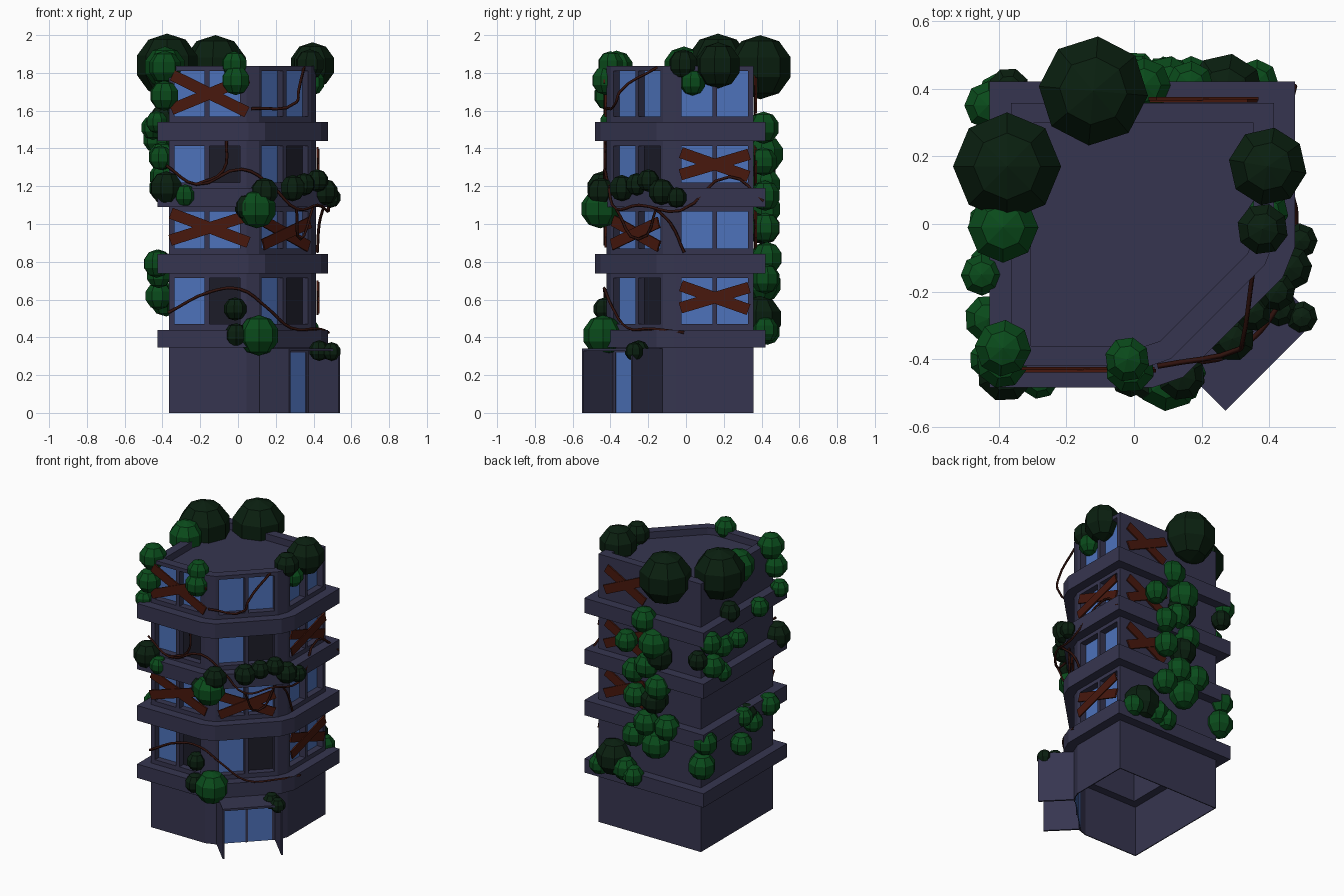
import bpy, bmesh
from mathutils import Vector, Matrix

if "Cube" in bpy.data.objects:
    bpy.data.objects.remove(bpy.data.objects["Cube"])


def mat(name, c):
    m = bpy.data.materials.new(name)
    m.diffuse_color = (*c, 1)
    m.use_nodes = True
    m.node_tree.nodes["Principled BSDF"].inputs["Base Color"].default_value = m.diffuse_color
    return m


CONCRETE = mat("concrete", (0.037, 0.036, 0.08))
SHADE = mat("dark_panel", (0.012, 0.012, 0.022))
GLASS = mat("glass", (0.075, 0.17, 0.5))
WOOD = mat("wood", (0.065, 0.009, 0.004))
VINE = mat("vine", (0.03, 0.006, 0.004))
LEAF = mat("leaf", (0.003, 0.07, 0.011))
DARK_LEAF = mat("dark_leaf", (0.003, 0.014, 0.005))


def finish(name, bm, material):
    bmesh.ops.recalc_face_normals(bm, faces=bm.faces)
    me = bpy.data.meshes.new(name)
    bm.to_mesh(me)
    bm.free()
    me.materials.append(material)
    ob = bpy.data.objects.new(name, me)
    bpy.context.collection.objects.link(ob)
    return ob


def offset(poly, d):
    # mitred outward offset of a counter-clockwise outline
    out = []
    for i, p in enumerate(poly):
        a, b, c = Vector(poly[i - 1]), Vector(p), Vector(poly[(i + 1) % len(poly)])
        e, f = (b - a).normalized(), (c - b).normalized()
        n, m = Vector((e.y, -e.x)), Vector((f.y, -f.x))
        out.append(b + (n + m) * d / (1 + n.dot(m)))
    return out


def ring(bm, outer, inner, z0, z1):
    loops = [[bm.verts.new((p[0], p[1], z)) for p in poly]
             for poly, z in ((outer, z0), (outer, z1), (inner, z1), (inner, z0))]
    n = len(outer)
    for k in range(4):
        a, b = loops[k], loops[(k + 1) % 4]
        for i in range(n):
            j = (i + 1) % n
            bm.faces.new((a[i], a[j], b[j], b[i]))


# wall frames: origin, direction along the wall, outward normal
def frame(o, u, n):
    u, n = Vector((*u, 0)).normalized(), Vector((*n, 0)).normalized()
    m = Matrix((u, n, (0, 0, 1))).transposed().to_4x4()
    m.translation = (*o, 0)
    return m


FRONT = frame((0, -0.42), (1, 0), (0, -1))
RIGHT = frame((0.413, 0), (0, 1), (1, 0))
CORNER = frame((0.248, -0.26), (1, 1), (1, -1))
BACK = frame((0, 0.357), (-1, 0), (0, 1))


def box(bm, fr, u, d, z, angle=0):
    c = Vector(((u[0] + u[1]) / 2, (d[0] + d[1]) / 2, (z[0] + z[1]) / 2))
    s = Matrix.Diagonal((u[1] - u[0], d[1] - d[0], z[1] - z[0], 1))
    bmesh.ops.create_cube(bm, size=1, matrix=fr @ Matrix.Translation(c)
                          @ Matrix.Rotation(angle, 4, 'Y') @ s)


PLAN = [(-0.364, -0.42), (0.045, -0.42), (0.11, -0.398), (0.386, -0.122),
        (0.413, -0.055), (0.413, 0.358), (-0.364, 0.358)]
LEVELS = [(0.345, 0.44), (0.738, 0.841), (1.09, 1.19), (1.439, 1.54)]
TOPS = [0.738, 1.09, 1.439, 1.836]
inner = offset(PLAN, -0.06)

# walls, cut by window and door openings
walls = bmesh.new()
ring(walls, PLAN, inner, 0.345, 1.836)
upper = finish("upper_walls", walls, CONCRETE)
walls = bmesh.new()
ring(walls, PLAN, offset(PLAN, -0.006), 0, 0.345)
ground = finish("ground_walls", walls, CONCRETE)

holes, glass, blank = bmesh.new(), bmesh.new(), bmesh.new()
WINDOWS = [(FRONT, ((-0.335, -0.177), (-0.15, 0.01))),
           (CORNER, ((-0.175, -0.012), (0.012, 0.175))),
           (RIGHT, ((-0.025, 0.14), (0.163, 0.328)))]
for level, ((_, z0), z1) in enumerate(zip(LEVELS, TOPS)):
    for fr, spans in WINDOWS:
        for i, u in enumerate(spans):
            z = (z0 + 0.03, z1 - 0.025)
            # keep cutters below the roof deck so the parapet stays whole inside
            box(holes, fr, u, (-0.052, 0.04), z)
            dark = i == 1 and fr is not RIGHT and level in (0, 2)
            box(blank if dark else glass, fr, u, (-0.05, -0.044), z)
door = bmesh.new()
box(door, CORNER, (-0.16, 0.16), (-0.05, 0.05), (-0.05, 0.32))
for wall, bm in ((upper, holes), (ground, door)):
    cutter = finish("opening_cutter", bm, CONCRETE)
    cutter.hide_render = True
    mod = wall.modifiers.new("openings", 'BOOLEAN')
    mod.object, mod.operation, mod.solver = cutter, 'DIFFERENCE', 'EXACT'
    bpy.context.view_layer.objects.active = wall
    bpy.ops.object.modifier_apply(modifier="openings")
    bpy.data.objects.remove(cutter)

# door glass
for u in ((-0.16, -0.006), (0.006, 0.16)):
    box(glass, CORNER, u, (-0.01, -0.004), (0, 0.32))
finish("window_glass", glass, GLASS)
finish("dark_windows", blank, SHADE)

# ledges around every storey
bm = bmesh.new()
for z0, z1 in LEVELS:
    ring(bm, offset(PLAN, 0.063), offset(PLAN, -0.01), z0, z1)
finish("ledges", bm, CONCRETE)

# roof deck behind the parapet
bm = bmesh.new()
bm.faces.new([bm.verts.new((p.x, p.y, 1.79)) for p in inner])
finish("roof_deck", bm, CONCRETE)

# entrance porch
bm = bmesh.new()
for s in (-0.184, 0.184):
    box(bm, CORNER, (s - 0.006, s + 0.006), (-0.01, 0.222), (0, 0.33))
box(bm, CORNER, (-0.19, 0.19), (-0.01, 0.222), (0.328, 0.342))
box(bm, CORNER, (-0.007, 0.007), (-0.012, 0.002), (0, 0.325))
finish("entrance_porch", bm, CONCRETE)

# crossed boards: frame, centre, height, half length, tilt
bm = bmesh.new()
BOARDS = [(FRONT, -0.15, 1.69, 0.22, 0.46), (FRONT, -0.15, 0.98, 0.22, 0.36),
          (CORNER, 0.0, 0.95, 0.185, 0.38), (RIGHT, 0.152, 1.315, 0.19, 0.34),
          (RIGHT, 0.152, 0.61, 0.19, 0.34)] + \
         [(BACK, -0.205, z, 0.165, 0.5) for z in (0.97, 1.31, 1.68)]
for fr, u, z, h, tilt in BOARDS:
    for k, a in enumerate((tilt, -tilt * 0.85)):
        d = 0.002 + 0.006 * k
        box(bm, fr, (u - h, u + h), (d, d + 0.01), (z - 0.03, z + 0.03), a)
finish("crossed_boards", bm, WOOD)


# creeping vines
def vine(name, pts):
    cu = bpy.data.curves.new(name, 'CURVE')
    cu.dimensions, cu.bevel_depth, cu.bevel_resolution, cu.resolution_u = '3D', 0.008, 0, 4
    sp = cu.splines.new('BEZIER')
    sp.bezier_points.add(len(pts) - 1)
    for b, p in zip(sp.bezier_points, pts):
        b.co = p
        b.handle_left_type = b.handle_right_type = 'AUTO'
    cu.materials.append(VINE)
    bpy.context.collection.objects.link(bpy.data.objects.new(name, cu))


vine("low_vine", [(-0.37, -0.43, 0.53), (-0.15, -0.43, 0.64), (0.01, -0.43, 0.655),
                  (0.15, -0.39, 0.56), (0.28, -0.31, 0.45), (0.42, -0.18, 0.445), (0.48, -0.01, 0.425)])
vine("middle_vine", [(-0.38, -0.43, 1.31), (-0.22, -0.43, 1.21), (0.02, -0.43, 1.29),
                     (0.18, -0.41, 1.2), (0.31, -0.37, 1.08), (0.42, -0.25, 1.1),
                     (0.48, -0.03, 1.07), (0.44, 0.23, 1.25), (0.475, 0.41, 1.12)])
vine("branch_vine", [(-0.22, -0.43, 1.21), (-0.08, -0.43, 1.28), (-0.06, -0.43, 1.45)])
vine("drop_vine", [(0.45, -0.16, 1.08), (0.43, -0.08, 1.0), (0.42, -0.01, 0.85)])
vine("loop_vine", [(0.31, -0.37, 1.08), (0.33, -0.25, 0.92), (0.4, -0.15, 1.1)])
vine("top_vine", [(0.07, -0.42, 1.61), (0.31, -0.37, 1.645), (0.32, -0.35, 1.7), (0.35, -0.15, 1.83)])

# foliage clumps: x, y, z, radius
TOP_DARK = [(-0.375, 0.17, 1.84, 0.168), (-0.12, 0.393, 1.83, 0.17),
            (0.395, 0.17, 1.84, 0.122), (0.38, -0.015, 1.845, 0.08)]
TOP_GREEN = [(-0.387, -0.01, 1.83, 0.11), (-0.387, -0.367, 1.83, 0.088),
             (0.39, 0.035, 1.75, 0.07), (-0.02, -0.4, 1.845, 0.07), (-0.012, -0.425, 1.76, 0.078)]
FRONT_DARK = [(-0.01, -0.45, 0.41, 0.065), (-0.015, -0.43, 0.55, 0.062), (0.05, -0.46, 1.09, 0.07),
              (0.14, -0.45, 1.17, 0.075), (-0.38, -0.44, 1.19, 0.09), (0.29, -0.34, 1.19, 0.07),
              (0.35, -0.26, 1.21, 0.06), (0.42, -0.2, 1.23, 0.06), (0.46, -0.13, 1.17, 0.07),
              (0.49, -0.05, 1.14, 0.055), (0.43, -0.25, 0.33, 0.055), (0.495, -0.275, 0.325, 0.05)]
FRONT_GREEN = [(0.11, -0.44, 0.41, 0.108), (0.1, -0.455, 1.08, 0.103), (-0.28, -0.46, 1.15, 0.06),
               (-0.39, -0.41, 1.68, 0.08), (-0.43, -0.4, 1.54, 0.06)]
SIDE_GREEN = [(-0.43, 0.35, 1.45, 0.075), (-0.4, 0.18, 1.36, 0.075), (-0.41, 0.02, 1.35, 0.065),
              (-0.41, 0.2, 1.19, 0.065), (-0.43, -0.28, 0.79, 0.075), (-0.42, -0.12, 0.73, 0.07),
              (-0.42, 0.0, 0.62, 0.075), (-0.4, 0.36, 0.76, 0.08), (-0.38, 0.37, 0.6, 0.09),
              (-0.45, -0.15, 1.51, 0.065), (-0.39, 0.27, 1.25, 0.08), (-0.42, -0.02, 0.8, 0.065)]
BACK_GREEN = [(0.03, 0.41, 1.51, 0.085), (0.165, 0.41, 1.33, 0.075), (0.1, 0.42, 1.15, 0.08),
              (-0.08, 0.42, 1.08, 0.085), (0.09, 0.42, 0.98, 0.08), (0.0, 0.43, 0.82, 0.085),
              (-0.15, 0.42, 0.82, 0.085), (0.1, 0.42, 0.71, 0.08), (-0.06, 0.41, 0.68, 0.095),
              (0.17, 0.42, 0.46, 0.08), (0.36, 0.42, 0.44, 0.07), (0.1, 0.43, 0.43, 0.07),
              (-0.05, 0.42, 1.37, 0.1), (0.0, 0.42, 1.21, 0.085)]
BACK_DARK = [(-0.06, 0.38, 1.28, 0.1), (-0.05, 0.41, 0.98, 0.09), (0.27, 0.39, 0.5, 0.12),
             (-0.4, 0.1, 1.56, 0.07), (-0.37, 0.4, 1.33, 0.065), (-0.39, -0.1, 0.78, 0.07)]


def foliage(name, clumps, material):
    bm = bmesh.new()
    for i, (x, y, z, r) in enumerate(clumps):
        bmesh.ops.create_uvsphere(bm, u_segments=8, v_segments=5, radius=r,
                                  matrix=Matrix.Translation((x, y, z)) @ Matrix.Rotation(i * 0.7, 4, 'Z'))
    finish(name, bm, material)


foliage("roof_bushes_dark", TOP_DARK, DARK_LEAF)
foliage("roof_bushes_green", TOP_GREEN, LEAF)
foliage("front_foliage_dark", FRONT_DARK, DARK_LEAF)
foliage("front_foliage_green", FRONT_GREEN, LEAF)
foliage("side_foliage", SIDE_GREEN, LEAF)
foliage("back_foliage_green", BACK_GREEN, LEAF)
foliage("back_foliage_dark", BACK_DARK, DARK_LEAF)
